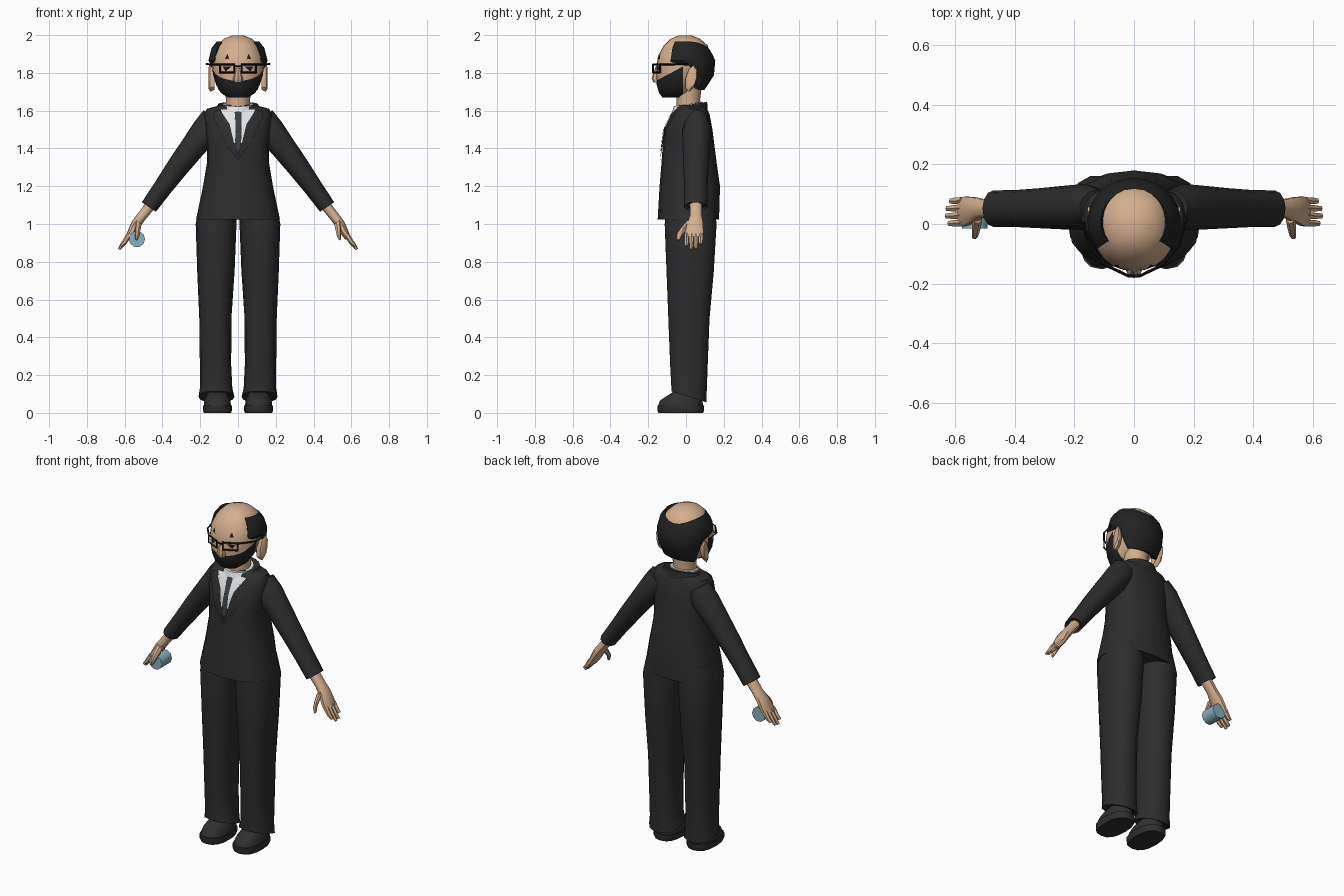
import bpy, bmesh, math
from mathutils import Vector as V
from mathutils.bvhtree import BVHTree

if "Cube" in bpy.data.objects:
    bpy.data.objects.remove(bpy.data.objects["Cube"])


def material(name, r, g, b):
    m = bpy.data.materials.new(name)
    m.use_nodes = True
    m.diffuse_color = (r, g, b, 1)
    node = m.node_tree.nodes["Principled BSDF"]
    node.inputs["Base Color"].default_value = (r, g, b, 1)
    node.inputs["Roughness"].default_value = 0.8
    return m


SUIT = material("charcoal_suit", 0.026, 0.026, 0.027)
HAIR = material("black_hair", 0.016, 0.016, 0.016)
SKIN = material("tan_skin", 0.66, 0.43, 0.27)
SHIRT = material("white_shirt", 0.85, 0.86, 0.88)
TIE = material("slate_tie", 0.04, 0.05, 0.06)
SHOE = material("dark_shoe", 0.03, 0.029, 0.028)
BLACK = material("black_frame", 0.008, 0.008, 0.008)
BLUE = material("pale_blue", 0.25, 0.44, 0.53)


def finish(bm, name, mats, angle=40):
    me = bpy.data.meshes.new(name)
    bm.to_mesh(me)
    bm.free()
    ob = bpy.data.objects.new(name, me)
    bpy.context.collection.objects.link(ob)
    for m in mats:
        me.materials.append(m)
    bpy.ops.object.select_all(action="DESELECT")
    ob.select_set(True)
    bpy.context.view_layer.objects.active = ob
    bpy.ops.object.shade_smooth_by_angle(angle=math.radians(angle))
    return ob


def loft_mesh(rings, n=14, power=2.0, closed=True):
    """Skin a list of (centre, half-axis u, half-axis v) superellipse rings."""
    bm = bmesh.new()
    rows = []
    for c, u, v in rings:
        row = []
        for i in range(n):
            a = 2 * math.pi * i / n
            p, q = (math.copysign(abs(f) ** (2 / power), f) for f in (math.cos(a), math.sin(a)))
            row.append(bm.verts.new(V(c) + V(u) * p + V(v) * q))
        rows.append(row)
    for a, b in zip(rows, rows[1:]):
        for i in range(n):
            j = (i + 1) % n
            bm.faces.new((a[i], a[j], b[j], b[i]))
    if closed:
        bm.faces.new(rows[0])
        bm.faces.new(rows[-1])
    bmesh.ops.recalc_face_normals(bm, faces=bm.faces)
    return bm


def level(x, rx, y0, y1, z, tilt=0):
    """Flat ring between y0 and y1; tilt raises its back edge."""
    return ((x, (y0 + y1) / 2, z), (rx, 0, 0), (0, (y1 - y0) / 2, tilt))


def limb(x, z, half, y0, y1, s):
    """Ring across a limb that runs down and outwards."""
    return ((s * x, (y0 + y1) / 2, z), (s * half * 0.83, 0, half * 0.56), (0, (y1 - y0) / 2, 0))


def bar(bm, a, b, r):
    """Add a square rod from a to b."""
    a, b = V(a), V(b)
    m = (b - a).to_track_quat("Z", "Y").to_matrix().to_4x4()
    m.translation = (a + b) / 2
    res = bmesh.ops.create_cone(bm, cap_ends=True, segments=4, radius1=r, radius2=r,
                                depth=(b - a).length + r, matrix=m)
    return res


def plate(name, pts, mat, target, sides=(1, -1), offset=0.005):
    """Lay a flat outline given in x, z onto the front of a target."""
    bm = bmesh.new()
    for s in sides:
        bm.faces.new([bm.verts.new((s * x, 0, z)) for x, z in pts])
    bmesh.ops.triangulate(bm, faces=bm.faces[:])
    bmesh.ops.subdivide_edges(bm, edges=bm.edges[:], cuts=3, use_grid_fill=True)
    for v in bm.verts:
        hit = target.ray_cast(V((v.co.x, -1, v.co.z)), V((0, 1, 0)))[0]
        v.co.y = (hit.y if hit else -0.05) - offset
    bm.normal_update()
    bmesh.ops.reverse_faces(bm, faces=[f for f in bm.faces if f.normal.y > 0])
    return finish(bm, name, [mat])


# Jacket body
bm = loft_mesh([level(0, *r) for r in (
    (0.222, -0.15, 0.175, 1.025), (0.185, -0.14, 0.18, 1.2), (0.165, -0.13, 0.163, 1.32),
    (0.165, -0.123, 0.15, 1.42), (0.175, -0.112, 0.14, 1.5), (0.18, -0.075, 0.125, 1.58),
    (0.165, -0.055, 0.11, 1.61), (0.09, -0.04, 0.1, 1.63))], 16, 2.5)
chest = BVHTree.FromBMesh(bm)
finish(bm, "jacket", [SUIT])

# Jacket collar, shirt collar and neck
finish(loft_mesh([level(0, 0.125, -0.05, 0.115, 1.6), level(0, 0.105, -0.035, 0.112, 1.635, 0.012),
                  level(0, 0.075, -0.02, 0.09, 1.63, 0.012)], 16), "jacket_collar", [SUIT])
finish(loft_mesh([level(0, 0.1, -0.082, 0.09, 1.585, 0.01), level(0, 0.082, -0.066, 0.088, 1.635, 0.012),
                  level(0, 0.068, -0.05, 0.075, 1.635, 0.012)], 14), "shirt_collar", [SHIRT])
finish(loft_mesh([level(0, 0.068, -0.05, 0.08, 1.58), level(0, 0.064, -0.05, 0.075, 1.66),
                  level(0, 0.075, -0.06, 0.085, 1.74)], 12), "neck", [SKIN])

# Shirt front, tie and lapels
plate("shirt_front", [(0, 1.61), (0.09, 1.605), (0.065, 1.565), (0.042, 1.53), (0.036, 1.43),
                      (0.011, 1.43), (0.014, 1.57), (0, 1.575)], SHIRT, chest)
plate("tie", [(-0.018, 1.595), (0.018, 1.595), (0.009, 1.56), (0.017, 1.41), (0, 1.37),
              (-0.017, 1.41), (-0.009, 1.56)], TIE, chest, (1,), 0.009)
plate("lapels", [(0.095, 1.605), (0.13, 1.595), (0.13, 1.56), (0.1, 1.55), (0.115, 1.535),
                 (0.07, 1.43), (0.0, 1.34), (0.0, 1.36), (0.042, 1.45), (0.045, 1.53)],
      SUIT, chest, offset=0.008)

for side, s in (("left", 1), ("right", -1)):
    # Sleeve
    finish(loft_mesh([limb(*r, s) for r in (
        (0.12, 1.56, 0.075, 0.0, 0.115), (0.165, 1.5, 0.077, -0.02, 0.135),
        (0.24, 1.405, 0.067, -0.018, 0.128), (0.32, 1.3, 0.059, -0.014, 0.12),
        (0.4, 1.19, 0.05, -0.01, 0.114), (0.472, 1.09, 0.045, -0.01, 0.113),
        (0.465, 1.1, 0.034, 0.005, 0.098))], 12), side + "_sleeve", [SUIT])
    # Wrist and palm
    finish(loft_mesh([limb(*r, s) for r in (
        (0.455, 1.11, 0.028, 0.018, 0.085), (0.51, 1.04, 0.026, 0.02, 0.085),
        (0.54, 1.0, 0.026, 0.005, 0.092), (0.565, 0.955, 0.021, -0.008, 0.094),
        (0.582, 0.925, 0.016, -0.008, 0.09))], 10, 2.4), side + "_hand", [SKIN])
    # Fingers and thumb
    for i, (name, tip) in enumerate((("index", 0.875), ("middle", 0.858), ("ring", 0.862), ("little", 0.885))):
        y = 0.003 + 0.025 * i
        finish(loft_mesh([limb(0.575, 0.945, 0.015, y - 0.013, y + 0.014, s),
                          limb(0.6, 0.905, 0.013, y - 0.013, y + 0.012, s),
                          limb(0.63 - (tip - 0.858) / 2, tip + 0.008, 0.007, y - 0.01, y + 0.008, s)], 6),
               side + "_" + name + "_finger", [SKIN])
    finish(loft_mesh([limb(0.525, 1.01, 0.02, 0.0, 0.05, s), limb(0.53, 0.975, 0.018, -0.03, 0.012, s),
                      limb(0.533, 0.945, 0.013, -0.05, -0.018, s),
                      limb(0.54, 0.915, 0.006, -0.05, -0.033, s)], 7), side + "_thumb", [SKIN])
    # Trouser leg with a slanted, slightly flared hem
    finish(loft_mesh([level(s * x, *r) for x, *r in (
        (0.1, 0.1, -0.1, 0.15, 1.12), (0.116, 0.108, -0.116, 0.165, 1.0),
        (0.117, 0.099, -0.106, 0.15, 0.75), (0.12, 0.085, -0.096, 0.127, 0.5),
        (0.119, 0.083, -0.086, 0.117, 0.25), (0.116, 0.086, -0.08, 0.112, 0.13, -0.012),
        (0.114, 0.095, -0.08, 0.11, 0.085, -0.03), (0.114, 0.07, -0.06, 0.085, 0.1, -0.03))],
        14, 2.3), side + "_trouser_leg", [SUIT])
    # Shoe sole and upper
    x = s * 0.109
    finish(loft_mesh([level(x, 0.072, -0.145, 0.09, 0), level(x, 0.077, -0.152, 0.096, 0.012),
                      level(x, 0.077, -0.152, 0.096, 0.04)], 16, 2.5), side + "_shoe_sole", [SHOE])
    finish(loft_mesh([level(x, 0.072, -0.147, 0.09, 0.04), level(x, 0.068, -0.138, 0.086, 0.07, 0.005),
                      level(x, 0.058, -0.105, 0.08, 0.093, 0.006), level(x, 0.045, -0.07, 0.07, 0.11)],
                     16, 2.3), side + "_shoe_upper", [SHOE])
    # Ear
    finish(loft_mesh([((s * 0.125, 0.02, 1.765), (0, 0.025, 0), (0, 0.01, 0.055)),
                      ((s * 0.148, 0.028, 1.77), (0, 0.03, 0), (0, 0.012, 0.07)),
                      ((s * 0.157, 0.034, 1.775), (0, 0.022, 0), (0, 0.01, 0.055))], 8),
           side + "_ear", [SKIN])

# Head, cut along the beard line so the beard is its own faces
bm = loft_mesh([level(0, *r) for r in (
    (0.055, -0.125, -0.03, 1.67), (0.092, -0.143, 0.02, 1.695), (0.117, -0.156, 0.07, 1.74),
    (0.132, -0.158, 0.105, 1.79), (0.138, -0.157, 0.125, 1.84), (0.133, -0.148, 0.13, 1.89),
    (0.11, -0.118, 0.115, 1.945), (0.075, -0.082, 0.075, 1.98), (0.03, -0.04, 0.03, 1.998))], 24, 2.15)
edge = V((0, -0.16, 1.757))
up = V((0, -0.08, 0.15)).normalized()
for co, no in ((edge, up), (V((0, -0.015, 0)), V((0, 1, 0)))):
    bmesh.ops.bisect_plane(bm, geom=bm.verts[:] + bm.edges[:] + bm.faces[:], plane_co=co, plane_no=no)
for f in bm.faces:
    c = f.calc_center_median()
    f.material_index = int((c - edge).dot(up) < 0 and c.y < -0.015)
face = BVHTree.FromBMesh(bm)
finish(bm, "head_and_beard", [SKIN, HAIR])

# Horseshoe of hair, swept from one temple round the back to the other
bm = bmesh.new()
rows = []
steps = 18
for i in range(steps + 1):
    t = math.radians(-38 + 256 * i / steps)
    back = max(0, math.sin(t))
    low = 1.84 if math.sin(t) < 0.3 else 1.84 - 0.13 * min(1, (back - 0.3) / 0.35 + 0.35)
    top = 1.967 - 0.03 * back ** 2
    row = []
    for rx, ry, z in ((0.1, 0.105, top - 0.03), (0.112, 0.108, top), (0.14, 0.13, top - 0.035),
                      (0.157, 0.147, 1.865), (0.15, 0.14, (1.865 + low) / 2),
                      (0.14 - 0.03 * back, 0.12 - 0.03 * back, low), (0.1, 0.07, low + 0.01)):
        row.append(bm.verts.new((rx * math.cos(t), 0.008 + ry * math.sin(t), z)))
    rows.append(row)
for a, b in zip(rows, rows[1:]):
    for j in range(len(a)):
        k = (j + 1) % len(a)
        bm.faces.new((a[j], a[k], b[k], b[j]))
bm.faces.new(rows[0])
bm.faces.new(rows[-1])
bmesh.ops.recalc_face_normals(bm, faces=bm.faces)
finish(bm, "hair", [HAIR])

# Nose
finish(loft_mesh([level(0, 0.02, -0.172, -0.13, 1.748), level(0, 0.027, -0.182, -0.13, 1.768),
                  level(0, 0.018, -0.174, -0.13, 1.8), level(0, 0.01, -0.16, -0.13, 1.835)], 8), "nose", [SKIN])

# Eyes and eyebrows
plate("eyes", [(0.035, 1.833), (0.08, 1.833), (0.066, 1.808)], BLACK, face)
plate("eyebrows", [(0.046, 1.872), (0.07, 1.875), (0.055, 1.902)], HAIR, face)

# Spectacles
bm = bmesh.new()
for s in (1, -1):
    corners = [(s * x, y, z) for x, y, z in ((0.02, -0.174, 1.803), (0.096, -0.138, 1.803),
                                             (0.096, -0.138, 1.845), (0.02, -0.174, 1.845))]
    for a, b in zip(corners, corners[1:] + corners[:1]):
        bar(bm, a, b, 0.005)
    hinge, temple = (s * 0.152, -0.07, 1.845), (s * 0.168, 0.005, 1.848)
    bar(bm, corners[2], hinge, 0.005)
    bar(bm, hinge, temple, 0.005)
bar(bm, (-0.02, -0.174, 1.835), (0.02, -0.174, 1.835), 0.005)
finish(bm, "spectacles", [BLACK], 20)

# Cup held in the right hand
finish(loft_mesh([((-0.535, y, 0.92), (0.043, 0, 0), (0, 0, 0.043)) for y in (-0.015, 0.08)], 10),
       "held_cup", [BLUE])
